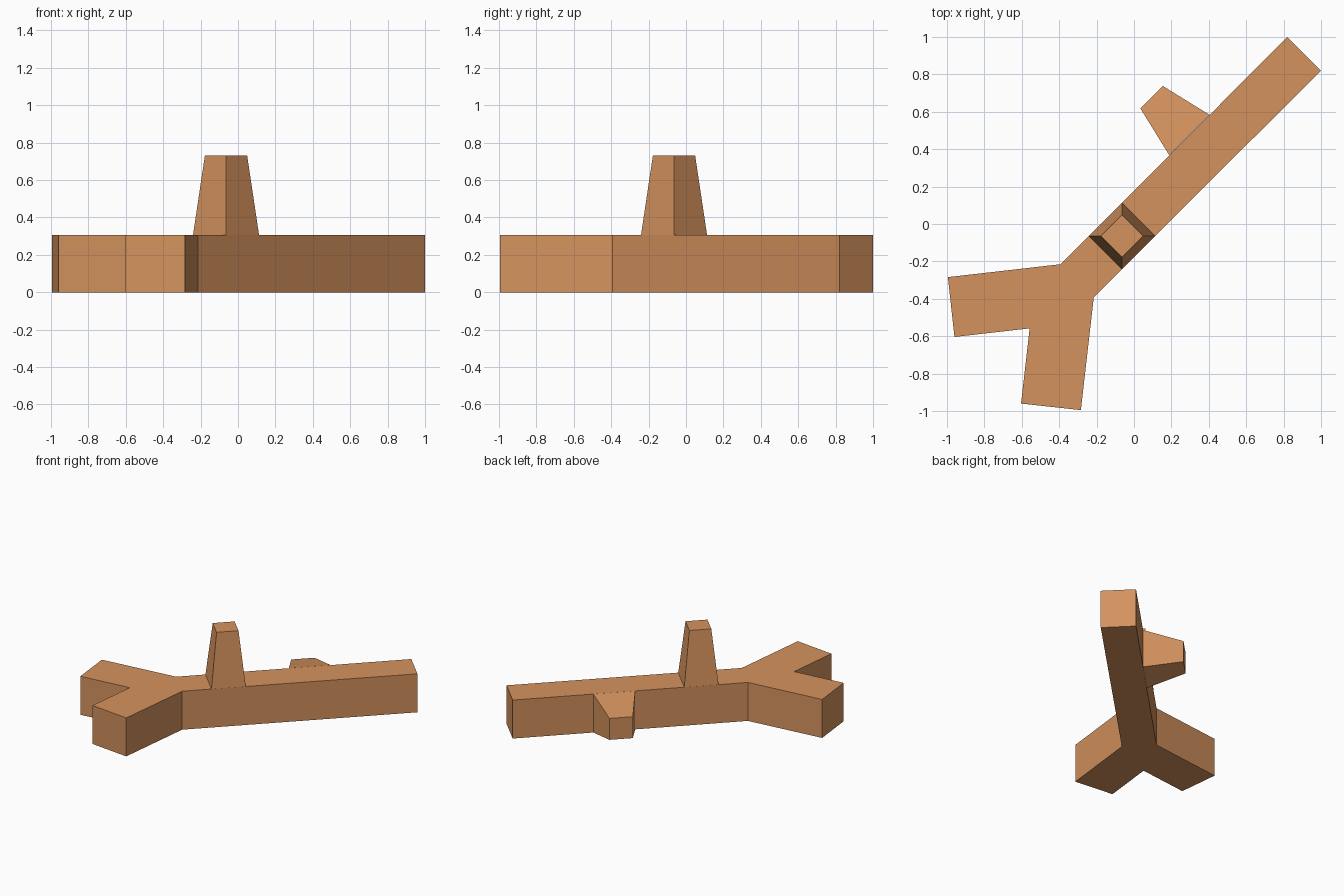
import bpy
import bmesh
from math import radians
from mathutils import Matrix, Vector

cube = bpy.data.objects.get("Cube")
if cube:
    bpy.data.objects.remove(cube, do_unlink=True)

# Single warm wood colour
wood = bpy.data.materials.new("warm_wood")
wood.use_nodes = True
wood.diffuse_color = (0.66, 0.29, 0.112, 1)
wood.node_tree.nodes["Principled BSDF"].inputs["Base Color"].default_value = wood.diffuse_color

HEIGHT = 0.305


def finish(name, bm):
    bmesh.ops.recalc_face_normals(bm, faces=bm.faces)
    mesh = bpy.data.meshes.new(name)
    bm.to_mesh(mesh)
    bm.free()
    mesh.materials.append(wood)
    obj = bpy.data.objects.new(name, mesh)
    bpy.context.collection.objects.link(obj)
    return obj


def tapered_peg(name, base, tip, length, matrix):
    """Square peg growing along local z from its base centre."""
    bm = bmesh.new()
    bmesh.ops.create_cube(bm, size=1)
    for v in bm.verts:
        width = tip if v.co.z > 0 else base
        v.co = Vector((v.co.x * width, v.co.y * width, (v.co.z + 0.5) * length))
    bm.transform(matrix)
    return finish(name, bm)


# Forked trunk: half outline, mirrored across the diagonal x = y
half = [(1, 0.82), (-0.215, -0.392), (-0.284, -0.995), (-0.604, -0.96)]
notch = [(-0.558, -0.558)]
outline = half + notch + [(y, x) for x, y in reversed(half)]

bm = bmesh.new()
floor = bm.faces.new([bm.verts.new((x, y, 0)) for x, y in outline])
result = bmesh.ops.extrude_face_region(bm, geom=[floor], use_keep_orig=True)
raised = [g for g in result["geom"] if isinstance(g, bmesh.types.BMVert)]
bmesh.ops.translate(bm, verts=raised, vec=(0, 0, HEIGHT))
finish("forked_trunk", bm)

# Upright stub and sideways stub
turn = Matrix.Rotation(radians(45), 4, "Z")
tapered_peg("upright_stub", 0.25, 0.16, 0.73 - HEIGHT,
            Matrix.Translation((-0.064, -0.064, HEIGHT)) @ turn)
tapered_peg("side_stub", HEIGHT, 0.17, 0.285,
            Matrix.Translation((0.296, 0.476, HEIGHT / 2)) @ turn
            @ Matrix.Rotation(radians(-90), 4, "X"))
